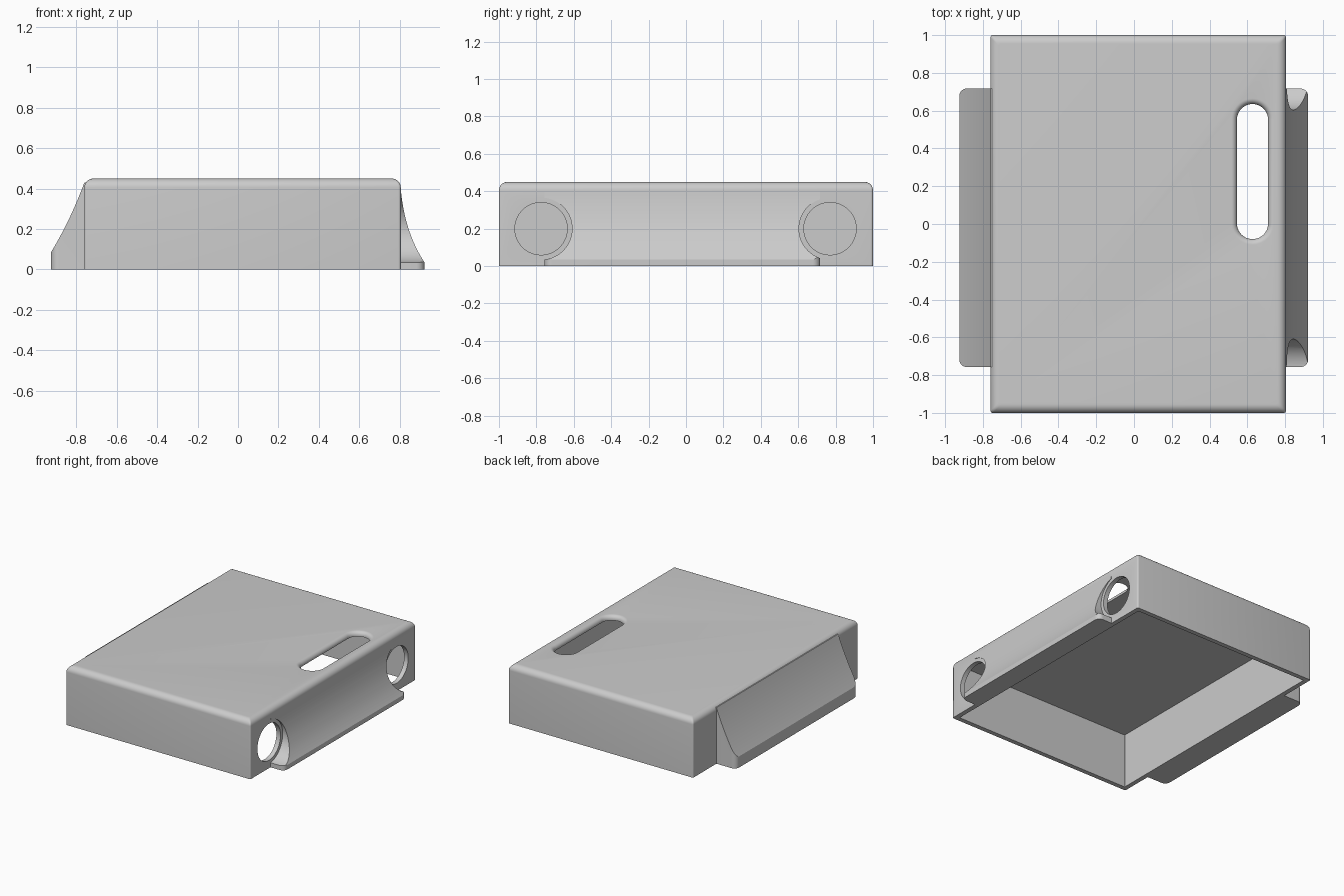
import bpy, bmesh, math
from mathutils import Vector

cube = bpy.data.objects.get("Cube")
if cube:
    bpy.data.objects.remove(cube, do_unlink=True)

grey = bpy.data.materials.new("light_grey")
grey.use_nodes = True
colour = (0.6, 0.6, 0.6, 1)
grey.diffuse_color = colour
grey.node_tree.nodes["Principled BSDF"].inputs["Base Color"].default_value = colour

X0, X1, Y, H, WALL = -0.76, 0.805, 1.0, 0.45, 0.035
HOLES = (-0.775, 0.77)
HOLE_Z, HOLE_R, SCOOP_R = 0.2, 0.14, 0.166


def make(name, bm):
    bmesh.ops.recalc_face_normals(bm, faces=bm.faces)
    mesh = bpy.data.meshes.new(name)
    bm.to_mesh(mesh)
    bm.free()
    mesh.materials.append(grey)
    ob = bpy.data.objects.new(name, mesh)
    bpy.context.collection.objects.link(ob)
    return ob


def loft(name, rings):
    """Skin a stack of equal-sized closed rings and cap both ends."""
    bm = bmesh.new()
    rows = [[bm.verts.new(p) for p in ring] for ring in rings]
    n = len(rows[0])
    for a, b in zip(rows, rows[1:]):
        for i in range(n):
            j = (i + 1) % n
            bm.faces.new((a[i], a[j], b[j], b[i]))
    bm.faces.new(rows[0])
    bm.faces.new(rows[-1])
    return make(name, bm)


def rounded_rect(x0, x1, y0, y1, r, z, steps=8):
    pts = []
    corners = ((x1 - r, y1 - r), (x0 + r, y1 - r), (x0 + r, y0 + r), (x1 - r, y0 + r))
    for k, (cx, cy) in enumerate(corners):
        for i in range(steps + 1):
            a = math.pi / 2 * (k + i / steps)
            pts.append((cx + r * math.cos(a), cy + r * math.sin(a), z))
    return pts


def cylinder_x(y, r, x0, x1):
    ring = [(y + r * math.cos(a), HOLE_Z + r * math.sin(a))
            for a in (math.tau * i / 64 for i in range(64))]
    return loft("bore_cutter", [[(x, p, q) for p, q in ring] for x in (x0, x1)])


def boolean(ob, cutter, operation="DIFFERENCE"):
    mod = ob.modifiers.new("cut", "BOOLEAN")
    mod.operation, mod.object, mod.solver = operation, cutter, "EXACT"
    bpy.context.view_layer.objects.active = ob
    bpy.ops.object.modifier_apply(modifier=mod.name)
    bpy.data.objects.remove(cutter, do_unlink=True)


def smooth(ob):
    bpy.ops.object.select_all(action="DESELECT")
    ob.select_set(True)
    bpy.context.view_layer.objects.active = ob
    bpy.ops.object.shade_smooth_by_angle(angle=math.radians(30))


# Outer shell with a rounded top edge
EDGE, CORNER = 0.045, 0.012
rings = [rounded_rect(X0, X1, -Y, Y, CORNER, 0, 4)]
for i in range(9):
    a = math.pi / 2 * i / 8
    d = EDGE * (1 - math.cos(a))
    rings.append(rounded_rect(X0 + d, X1 - d, -Y + d, Y - d, CORNER,
                              H - EDGE + EDGE * math.sin(a), 4))
shell = loft("shell", rings)

# Open underside
inside = [rounded_rect(X0 + WALL, X1 - WALL, -Y + WALL, Y - WALL, 0.003, z, 1)
          for z in (-0.1, H - WALL)]
boolean(shell, loft("cavity_cutter", inside))

# Slot in the top with a rolled rim
ROLL = 0.03
rings = []
for z, d in [(H - 0.1, 0)] + [
        (H - ROLL + ROLL * math.sin(a), ROLL * (1 - math.cos(a)))
        for a in (math.pi / 2 * i / 8 for i in range(9))] + [(H + 0.05, ROLL)]:
    rings.append(rounded_rect(0.545 - d, 0.71 + d, -0.08 - d, 0.635 + d,
                              0.0824 + d, z, 12))
boolean(shell, loft("slot_cutter", rings))

# Round holes in the left wall
for y in HOLES:
    boolean(shell, cylinder_x(y, HOLE_R, X1 - 0.1, X1 + 0.1))
smooth(shell)


def flange(name, base, tip, lip, top, bow):
    """Side wedge: curved slope from a low lip up to the wall, rounded in plan."""
    wall = X1 if base > 0 else X0
    p0, p2 = Vector((tip, lip)), Vector((wall, top))
    p1 = Vector(bow)
    slope = [p0 * (1 - t) ** 2 + p1 * 2 * t * (1 - t) + p2 * t * t
             for t in (i / 20 for i in range(21))]
    profile = [(base, 0), (tip, 0)] + [tuple(p) for p in slope] + [(base, top)]
    ob = loft(name, [[(x, y, z) for x, z in profile] for y in (-0.757, 0.717)])
    far = base * 0.5
    plan = [rounded_rect(min(far, tip), max(far, tip), -0.757, 0.717, 0.04, z)
            for z in (-0.1, 0.6)]
    boolean(ob, loft("plan_cutter", plan), "INTERSECT")
    return ob


right_flange = flange("right_flange", X0 + 0.01, -0.925, 0.085, 0.43, (-0.828, 0.245))
smooth(right_flange)

# Left flange is scooped out around each hole
left_flange = flange("left_flange", X1 - 0.01, 0.922, 0.035, 0.4, (0.822, 0.19))
for y in HOLES:
    boolean(left_flange, cylinder_x(y, SCOOP_R, X1 - 0.1, X1 + 0.3))
smooth(left_flange)
